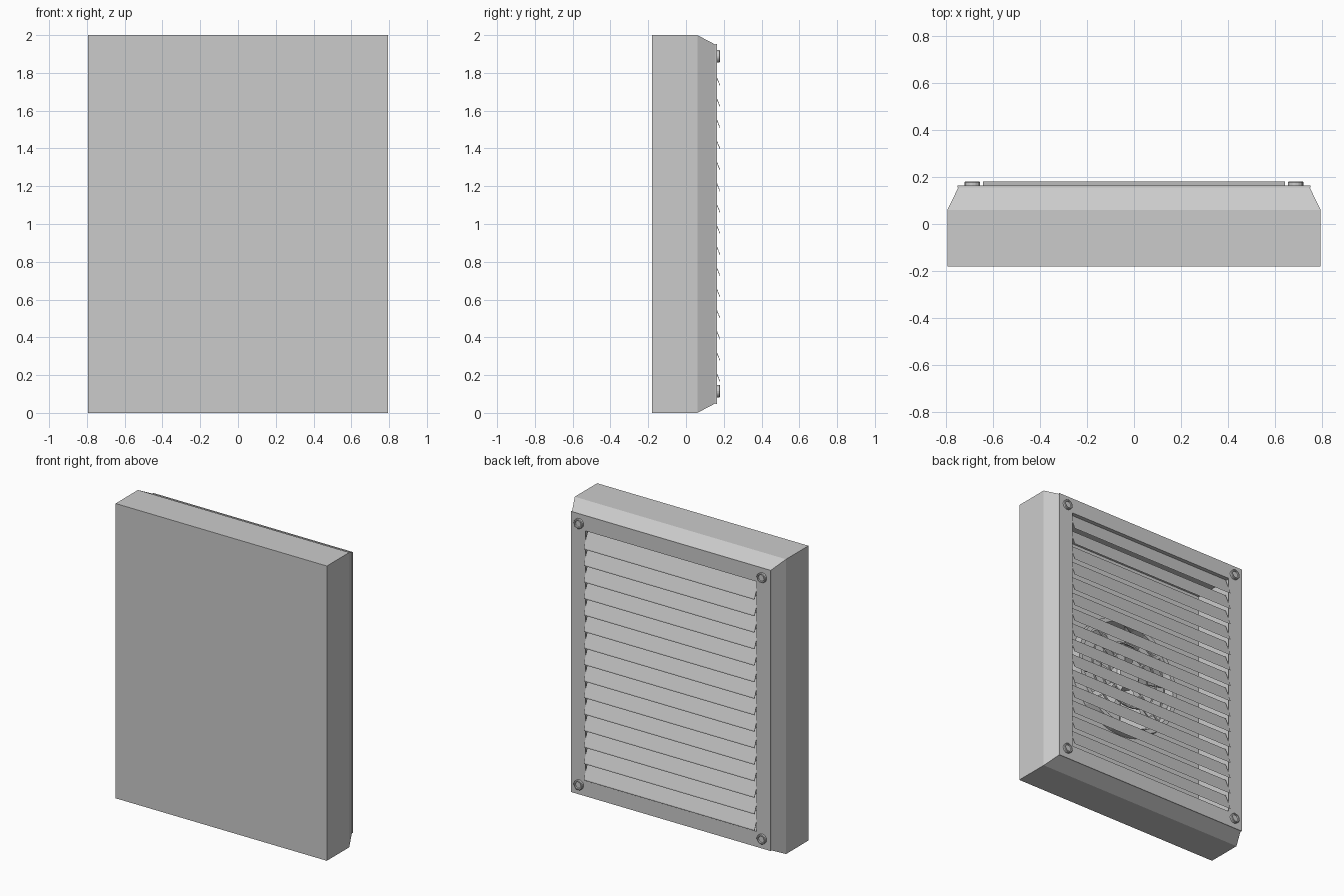
import bpy, bmesh, math
from mathutils import Matrix, Vector

if "Cube" in bpy.data.objects:
    bpy.data.objects.remove(bpy.data.objects["Cube"])

ZC = 1.0  # mid height of the unit


def finish(name, bm):
    bmesh.ops.recalc_face_normals(bm, faces=bm.faces)
    me = bpy.data.meshes.new(name)
    bm.to_mesh(me)
    bm.free()
    ob = bpy.data.objects.new(name, me)
    bpy.context.collection.objects.link(ob)
    return ob


def rect_loft(name, rings, cap_start=True, cap_end=True, close=False):
    """Skin rectangles (y, half width, half height) along y."""
    bm = bmesh.new()
    loops = [[bm.verts.new((sx * w, y, ZC + sz * h))
              for sx, sz in ((-1, -1), (1, -1), (1, 1), (-1, 1))] for y, w, h in rings]
    pairs = list(zip(loops, loops[1:])) + ([(loops[-1], loops[0])] if close else [])
    for a, b in pairs:
        for i in range(4):
            j = (i + 1) % 4
            bm.faces.new((a[i], a[j], b[j], b[i]))
    if cap_start:
        bm.faces.new(loops[0])
    if cap_end:
        bm.faces.new(loops[-1])
    return finish(name, bm)


def lathe(name, profile, centre, n=24, closed=False):
    """Spin (radius, y) points about the y axis."""
    bm = bmesh.new()
    pts = list(profile) + ([profile[0]] if closed else [])
    vs = [bm.verts.new((r, y, 0)) for r, y in pts]
    es = [bm.edges.new(p) for p in zip(vs, vs[1:])]
    bmesh.ops.spin(bm, geom=vs + es, cent=(0, 0, 0), axis=(0, 1, 0),
                   angle=math.tau, steps=n, use_duplicate=False)
    bmesh.ops.remove_doubles(bm, verts=bm.verts, dist=1e-5)
    bmesh.ops.translate(bm, verts=bm.verts, vec=centre)
    return finish(name, bm)


# Housing: box with a chamfered rim and a deep hollow
rect_loft("housing", [(-0.18, 0.793, 1.0), (0.06, 0.793, 1.0), (0.155, 0.747, 0.95),
                      (0.155, 0.65, 0.85), (-0.14, 0.65, 0.85)])

# Flat frame plate around the opening
rect_loft("frame", [(0.155, 0.75, 0.952), (0.163, 0.75, 0.952),
                    (0.163, 0.642, 0.848), (0.155, 0.642, 0.848)],
          False, False, close=True)

# Louvre slats, sloping down and outwards
SLATS, PITCH = 15, 0.112
for k in range(SLATS):
    z = 0.162 + k * PITCH
    bm = bmesh.new()
    prof = [(0.180, z), (0.180, z + 0.008), (0.135, z + 0.118), (0.131, z + 0.116)]
    ends = [[bm.verts.new((x, y, pz)) for y, pz in prof] for x in (-0.641, 0.641)]
    for e in ends:
        bm.faces.new(e)
    for i in range(4):
        j = (i + 1) % 4
        bm.faces.new((ends[0][i], ends[0][j], ends[1][j], ends[1][i]))
    finish(f"slat_{k + 1}", bm)

# Corner screws with a recessed head
for sx in (-1, 1):
    for z in (0.115, 1.888):
        lathe("screw", [(0.033, 0.160), (0.033, 0.177), (0.030, 0.180), (0.023, 0.180),
                        (0.021, 0.172), (0, 0.172)], (sx * 0.687, 0, z), 16)

# Fan behind the louvres: shroud, guard rings and hub
C = (0, 0, ZC)
lathe("fan_shroud", [(0.40, -0.14), (0.40, -0.06), (0.37, -0.06), (0.37, -0.14)], C, 32)
for r in (0.15, 0.22, 0.29):
    lathe("guard_ring", [(r, -0.062), (r + 0.01, -0.062), (r + 0.01, -0.052), (r, -0.052)],
          C, 32, closed=True)
lathe("fan_hub", [(0.09, -0.14), (0.09, -0.06), (0.075, -0.045), (0, -0.045)], C, 24)

# Pitched fan blades
BLADES = 7
bm = bmesh.new()
for k in range(BLADES):
    rot = Matrix.Rotation(k * math.tau / BLADES, 4, 'Y')
    geo = [(0.08, -0.075, -0.03), (0.35, -0.075, -0.09), (0.35, -0.125, 0.09), (0.08, -0.115, 0.03)]
    front = [bm.verts.new(rot @ Vector(p) + Vector(C)) for p in geo]
    back = [bm.verts.new(v.co - Vector((0, 0.006, 0))) for v in front]
    bm.faces.new(front)
    bm.faces.new(back[::-1])
    for i in range(4):
        j = (i + 1) % 4
        bm.faces.new((front[i], front[j], back[j], back[i]))
finish("fan_blades", bm)

# Guard spokes
bm = bmesh.new()
for a in (0, math.pi / 2):
    m = (Matrix.Translation(C) @ Matrix.Rotation(a + math.pi / 4, 4, 'Y')
         @ Matrix.Translation((0, -0.057, 0)) @ Matrix.Diagonal((0.76, 0.008, 0.012, 1)))
    bmesh.ops.create_cube(bm, size=1, matrix=m)
finish("guard_spokes", bm)
